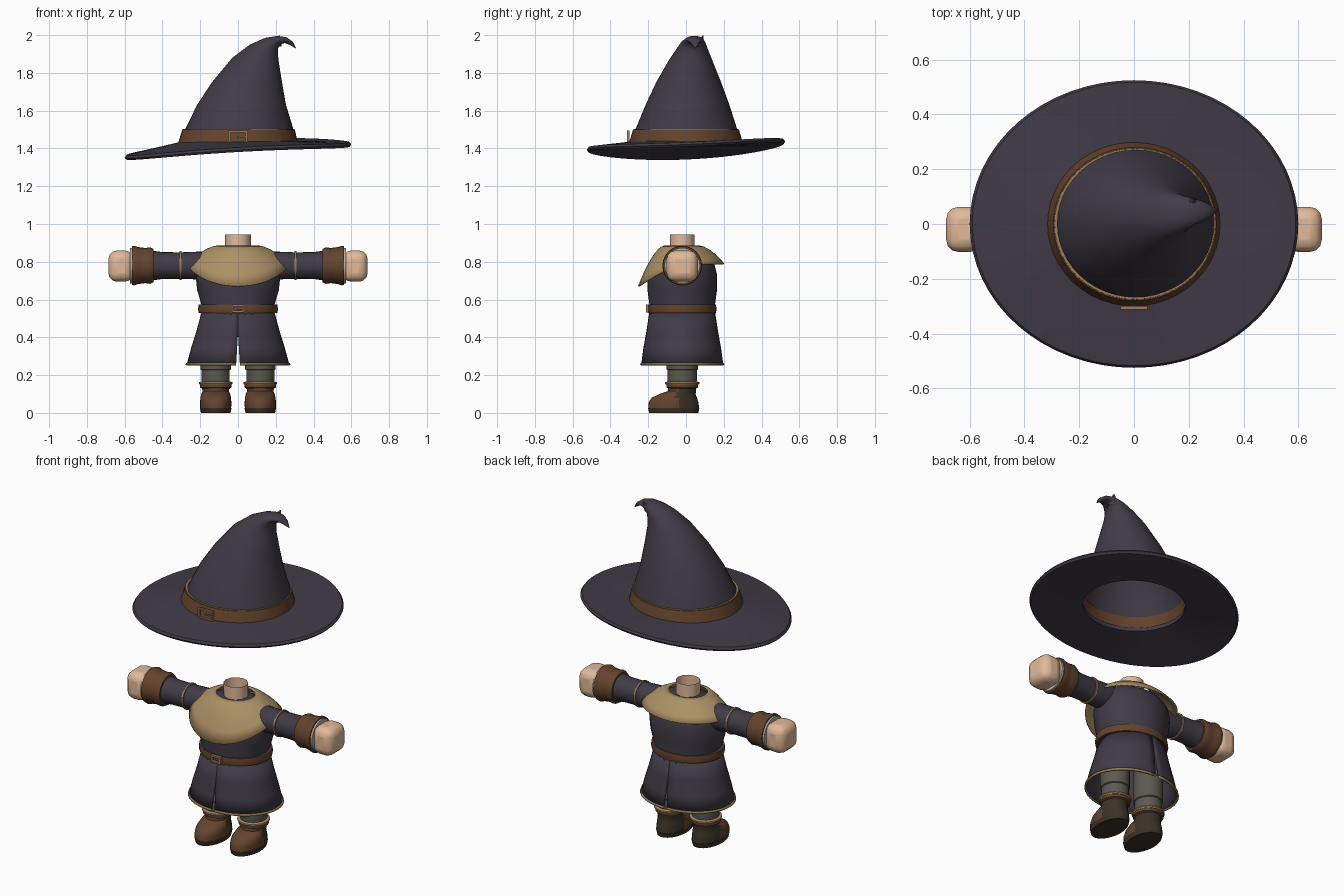
import bpy, bmesh
from math import sin, cos, pi, radians
from mathutils import Vector, Matrix

if "Cube" in bpy.data.objects:
    bpy.data.objects.remove(bpy.data.objects["Cube"], do_unlink=True)


def material(name, r, g, b):
    m = bpy.data.materials.new(name)
    m.use_nodes = True
    m.diffuse_color = (r, g, b, 1)
    bsdf = m.node_tree.nodes["Principled BSDF"]
    bsdf.inputs["Base Color"].default_value = (r, g, b, 1)
    bsdf.inputs["Roughness"].default_value = 0.8
    return m


CLOTH = material("dark purple cloth", .052, .043, .062)
LEATHER = material("brown leather", .125, .056, .026)
DARK = material("dark boot leather", .042, .031, .02)
TAN = material("tan cloth", .41, .28, .13)
BRASS = material("brass trim", .33, .21, .1)
SKIN = material("skin", .76, .49, .32)
TROUSER = material("grey trousers", .105, .1, .08)
CREAM = material("cream lining", .5, .46, .36)

CY = -.02  # body centre line in y


def finish(name, bm, *mats, angle=40):
    bmesh.ops.remove_doubles(bm, verts=bm.verts, dist=1e-5)
    bmesh.ops.recalc_face_normals(bm, faces=bm.faces)
    me = bpy.data.meshes.new(name)
    bm.to_mesh(me)
    bm.free()
    for m in mats:
        me.materials.append(m)
    me.shade_smooth()
    me.set_sharp_from_angle(angle=radians(angle))
    ob = bpy.data.objects.new(name, me)
    bpy.context.scene.collection.objects.link(ob)
    return ob


def ring(c, u, v, n=32):
    c, u, v = Vector(c), Vector(u), Vector(v)
    return [c + u * cos(2 * pi * i / n) + v * sin(2 * pi * i / n) for i in range(n)]


def oval(x, y, z, rx, ry, n=32):
    return ring((x, y, z), (rx, 0, 0), (0, ry, 0), n)


def loft(name, rings, *mats, closed=True, caps=False, tube=False, angle=40):
    """Skin a run of point rings; tube joins the last ring to the first."""
    bm = bmesh.new()
    rows = [[bm.verts.new(p) for p in r] for r in rings]
    pairs = list(zip(rows, rows[1:])) + ([(rows[-1], rows[0])] if tube else [])
    n = len(rows[0])
    for a, b in pairs:
        for i in range(n if closed else n - 1):
            j = (i + 1) % n
            bm.faces.new((a[i], a[j], b[j], b[i]))
    if caps:
        bm.faces.new(rows[0])
        bm.faces.new(rows[-1])
    return finish(name, bm, *mats, angle=angle)


def boxes(name, mat, parts):
    bm = bmesh.new()
    for centre, size in parts:
        bmesh.ops.create_cube(bm, size=1, matrix=Matrix.Translation(centre)
                              @ Matrix.Diagonal((*size, 1)))
    return finish(name, bm, mat)


def buckle(name, y, z, w, h, t, d):
    boxes(name, BRASS,
          [((s * (w - t) / 2, y, z), (t, d, h)) for s in (-1, 1)]
          + [((0, y, z + s * (h - t) / 2), (w, d, t)) for s in (-1, 1)]
          + [((w * .2, y, z), (w * .5, d * .8, t * .7))])


def thicken(ob, t):
    m = ob.modifiers.new("thickness", "SOLIDIFY")
    m.thickness = t
    m.offset = 0


# Hat brim: an oval whose rim tilts and dips
def brim_ring(f, dz, n=64):
    pts = []
    for i in range(n):
        a = 2 * pi * i / n
        rim = 1.4 + .035 * cos(a) + .022 * sin(a) - .014 * cos(2 * a)
        rx, ry = .285 + .315 * f, .27 + .255 * f
        pts.append(Vector((rx * cos(a), ry * sin(a), 1.428 + (rim - 1.428) * f + dz)))
    return pts


T = .012
loft("hat_brim", [brim_ring(0, T), brim_ring(.35, T), brim_ring(.7, T), brim_ring(.97, T),
                  brim_ring(1, 0), brim_ring(.97, -T), brim_ring(.7, -T),
                  brim_ring(.35, -T), brim_ring(0, -T)], CLOTH, tube=True)

# Hat crown: left x, left z, right x, right z, depth radius, centre y
crown = [(-.305, 1.425, .305, 1.425, .29, 0), (-.28, 1.5, .291, 1.51, .268, .002),
         (-.217, 1.63, .254, 1.63, .222, .008), (-.138, 1.75, .233, 1.75, .172, .014),
         (-.03, 1.88, .217, 1.85, .116, .024), (.063, 1.95, .212, 1.89, .085, .032),
         (.143, 1.985, .211, 1.925, .066, .038), (.21, 1.996, .22, 1.95, .05, .044),
         (.258, 1.988, .248, 1.958, .036, .046), (.29, 1.965, .274, 1.948, .02, .048),
         (.308, 1.93, .306, 1.929, .002, .05)]
loft("hat_crown", [ring(((a + c) / 2, y, (b + d) / 2), ((c - a) / 2, 0, (d - b) / 2),
                        (0, r, 0), 48) for a, b, c, d, r, y in crown], CLOTH, angle=60)
loft("hat_tip_fold", [oval(.19, .055, 1.94, .04, .035, 10), oval(.21, .075, 1.975, .02, .018, 10),
                      oval(.22, .092, 1.998, .002, .002, 10)], CLOTH)

# Hat band, its trim and buckle
loft("hat_band", [oval(0, 0, 1.428, .317, .302, 48), oval(.003, 0, 1.5, .298, .28, 48),
                  oval(.003, 0, 1.5, .28, .262, 48), oval(0, 0, 1.428, .297, .282, 48)],
     LEATHER, tube=True)
loft("hat_band_trim", [oval(.003, 0, 1.496, .294, .276, 48), oval(.003, 0, 1.503, .293, .275, 48),
                       oval(.003, 0, 1.503, .284, .268, 48)], BRASS, tube=True)
buckle("hat_buckle", -.306, 1.462, .1, .064, .009, .012)

# Torso, neck and belt
torso = [(.5, .195, .178), (.56, .19, .172), (.65, .216, .184), (.73, .225, .185),
         (.79, .212, .17), (.83, .185, .14), (.862, .12, .09), (.872, .06, .06)]
loft("tunic_body", [oval(0, CY, z, rx, ry) for z, rx, ry in torso], CLOTH, caps=True)
loft("neck", [oval(0, CY, z, .068, .066, 12) for z in (.85, .945)], SKIN)
loft("belt", [oval(0, CY, z, rx, rx - .03) for z, rx in
              ((.53, .195), (.53, .208), (.55, .212), (.573, .208), (.573, .19))], LEATHER)
buckle("belt_buckle", -.205, .552, .066, .042, .01, .014)


# Skirt halves, parted by a slit front and back
def half_arc(s, z, rx, ry, gap, n=20):
    return [Vector((s * (gap + (rx - gap) * sin(pi * i / n)), CY - ry * cos(pi * i / n), z))
            for i in range(n + 1)]


for s, side in ((1, "left"), (-1, "right")):
    skirt = loft(side + "_skirt_half",
                 [half_arc(s, z, rx, ry, g) for z, rx, ry, g in
                  ((.54, .188, .17, 0), (.43, .218, .187, 0),
                   (.34, .246, .203, .005), (.258, .268, .214, .01))], CLOTH, closed=False)
    thicken(skirt, .006)
    hem = loft(side + "_skirt_hem", [half_arc(s, .264, .27, .216, .01),
                                     half_arc(s, .252, .273, .218, .01)], BRASS, closed=False)
    thicken(hem, .01)


# Shoulder collar: shallow over the arms and back, long in front
def collar_ring(f, n=48):
    pts = []
    for i in range(n):
        a = 2 * pi * i / n
        front = max(0, -sin(a))
        edge = .788 - .118 * front ** 1.3
        drop = max(0, (f - .42) / .58) ** 1.6
        pts.append(Vector((.265 * f * cos(a), CY + (.23 if front else .22) * f * sin(a),
                           .882 - (.882 - edge) * drop)))
    return pts


thicken(loft("shoulder_collar", [collar_ring(f) for f in (.42, .52, .64, .76, .88, 1)], TAN), .008)


# Arms: round sections along x
def arm(name, s, profile, mat, **kw):
    return loft(name, [ring((s * x, CY, .78), (0, r, 0), (0, 0, r), 24) for x, r in profile],
                mat, **kw)


for s, side in ((1, "left"), (-1, "right")):
    arm(side + "_sleeve", s, [(.12, .07), (.2, .074), (.3, .07), (.4, .071), (.46, .08), (.5, .085)],
        CLOTH, caps=True)
    arm(side + "_sleeve_band", s, [(.3, .066), (.3, .077), (.311, .077), (.311, .066)],
        BRASS, tube=True)
    arm(side + "_cuff", s, [(.447, .07), (.447, .088), (.465, .097), (.49, .093), (.53, .098),
                            (.55, .105), (.561, .102), (.561, .08)], LEATHER, tube=True)
    arm(side + "_cuff_lining", s, [(.54, .06), (.54, .094), (.572, .094), (.572, .06)],
        CREAM, tube=True)
    arm(side + "_wrist", s, [(.5, .062), (.58, .062)], SKIN, caps=True)
    hand = boxes(side + "_hand", SKIN, [((s * .62, CY, .777), (.132, .165, .165))])
    bevel = hand.modifiers.new("rounding", "BEVEL")
    bevel.width = .045
    bevel.segments = 3
    hand.data.shade_smooth()

# Legs and boots
for s, side in ((1, "left"), (-1, "right")):
    x = s * .118
    loft(side + "_trouser_leg", [oval(x, CY, z, r, r + .003, 20) for z, r in
                                 ((.14, .07), (.17, .074), (.226, .074), (.23, .08), (.5, .08))],
         TROUSER, caps=True)
    loft(side + "_boot_top", [oval(x, CY, z, r, r + .003, 24) for z, r in
                              ((.15, .07), (.15, .085), (.156, .089), (.163, .088), (.168, .07))],
         TAN, tube=True)
    loft(side + "_boot_rim", [oval(x, CY, z, r, r, 24) for z, r in
                              ((.128, .07), (.134, .083), (.15, .084), (.152, .07))], LEATHER)
    boot = loft(side + "_boot", [oval(x, y, z, rx, ry, 28) for z, y, rx, ry in
                                 ((0, -.065, .078, .13), (.026, -.065, .084, .136),
                                  (.027, -.065, .082, .134), (.055, -.066, .083, .132),
                                  (.08, -.062, .081, .12), (.1, -.045, .076, .096),
                                  (.115, -.022, .07, .075), (.14, CY, .074, .075))],
                LEATHER, DARK, caps=True)
    # Dark sole and heel
    for p in boot.data.polygons:
        if p.center.z < .026 or p.center.y > -.045:
            p.material_index = 1
